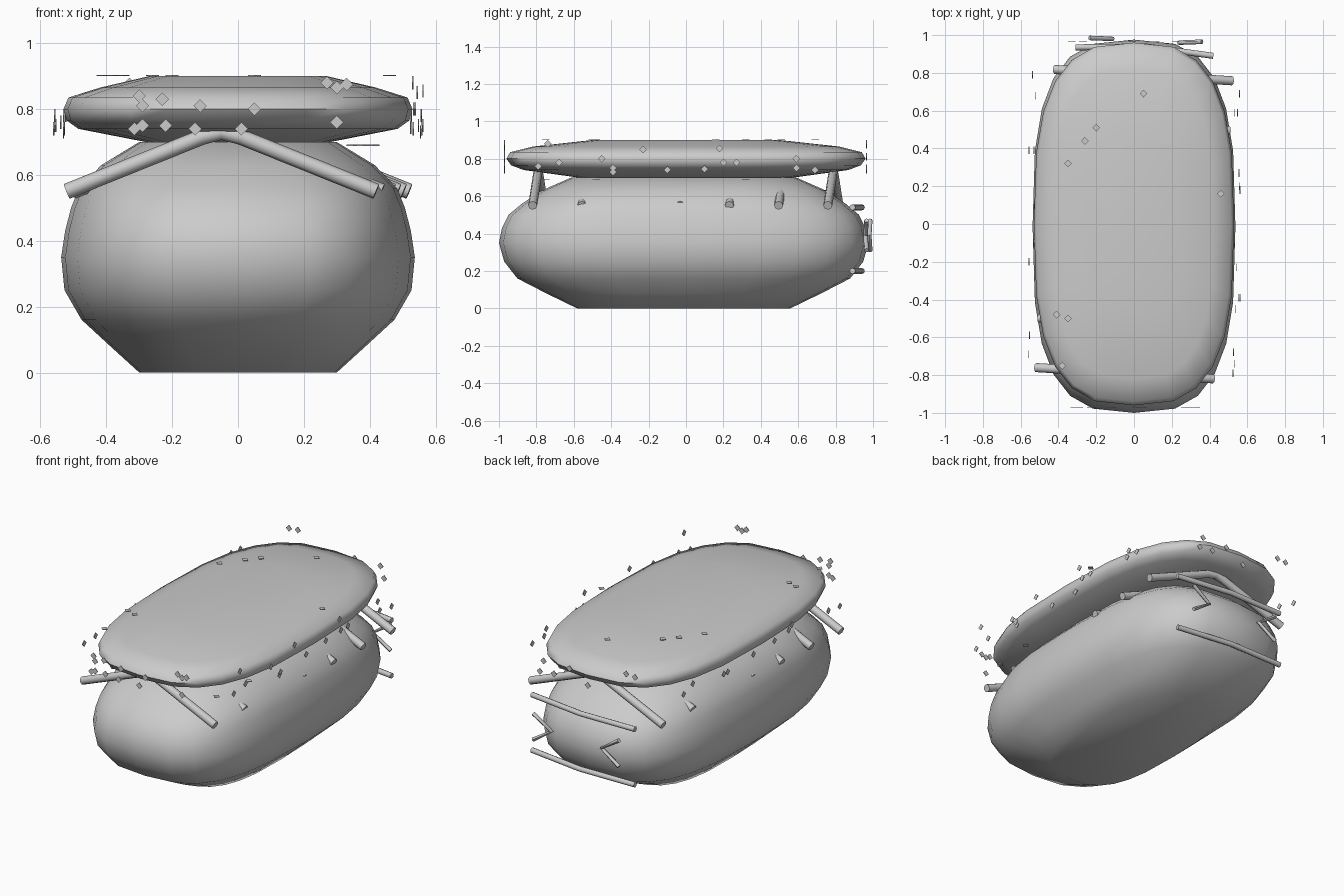
import bpy, math, random
from mathutils import Vector, Matrix

if "Cube" in bpy.data.objects:
    bpy.data.objects.remove(bpy.data.objects["Cube"])

random.seed(4)


def make(name, verts, faces, smooth=60):
    mesh = bpy.data.meshes.new(name)
    mesh.from_pydata(verts, [], faces)
    mesh.update()
    ob = bpy.data.objects.new(name, mesh)
    bpy.context.collection.objects.link(ob)
    if smooth:
        bpy.ops.object.select_all(action='DESELECT')
        ob.select_set(True)
        bpy.context.view_layer.objects.active = ob
        bpy.ops.object.shade_smooth_by_angle(angle=math.radians(smooth))
    return ob


def loft(name, rings, y0=0, n=24, power=2.9):
    """Stack rounded-oblong rings given as (z, half width, half length)."""
    verts, faces = [], []
    for z, hw, hl in rings:
        for i in range(n):
            a = 2 * math.pi * i / n
            c, s = math.cos(a), math.sin(a)
            verts.append((math.copysign(abs(c) ** (2 / power), c) * hw,
                          math.copysign(abs(s) ** (2 / power), s) * hl + y0, z))
    for r in range(len(rings) - 1):
        for i in range(n):
            j = (i + 1) % n
            faces.append((r * n + i, r * n + j, (r + 1) * n + j, (r + 1) * n + i))
    faces.append(tuple(reversed(range(n))))
    faces.append(tuple(range((len(rings) - 1) * n, len(rings) * n)))
    return make(name, verts, faces)


def tube(name, pts, radius, sides=8):
    """Capped tube along a bent path."""
    pts = [Vector(p) for p in pts]
    verts, faces = [], []
    for k, p in enumerate(pts):
        t = (pts[min(k + 1, len(pts) - 1)] - pts[max(k - 1, 0)]).normalized()
        u = t.cross(Vector((0, 1, 0))).normalized()
        v = t.cross(u)
        for i in range(sides):
            a = 2 * math.pi * i / sides
            verts.append(p + radius * (math.cos(a) * u + math.sin(a) * v))
    for r in range(len(pts) - 1):
        for i in range(sides):
            j = (i + 1) % sides
            faces.append((r * sides + i, r * sides + j, (r + 1) * sides + j, (r + 1) * sides + i))
    faces.append(tuple(reversed(range(sides))))
    faces.append(tuple(range(len(verts) - sides, len(verts))))
    return make(name, verts, faces, 50)


# Plump lower body
loft("body", [(0, .30, .57), (.08, .388, .735), (.16, .475, .89), (.25, .527, .96),
              (.35, .537, .988), (.43, .525, .972), (.50, .507, .937), (.56, .483, .865),
              (.63, .415, .76), (.70, .30, .60)], y0=-.012, power=3.0)

# Flat cushion-like lid
loft("lid", [(.70, .28, .58), (.74, .485, .87), (.765, .52, .935), (.80, .53, .96),
             (.835, .515, .94), (.865, .42, .82), (.90, .27, .50)])

# Ribs between body and lid, mostly buried in the body
for i in range(7):
    y, cx = -.79 + i * .263, -.05 + i * .0167
    tube(f"rib_{i + 1}", [(cx - .47, y + .03, .55), (cx - .06, y + .004, .715),
                          (cx, y, .73), (cx + .06, y - .004, .715),
                          (cx + .47, y - .03, .55)], .024)

# Thin bars and angled marks on the back
for name, z in (("upper_back_bar", .54), ("lower_back_bar", .20)):
    tube(name, [(-.31, .935, z), (.06, .94, z), (.42, .89, z)], .016)
for name, cx, y, s in (("left_mark", -.175, .985, 1), ("right_mark", .30, .965, -1)):
    tube(name, [(cx - s * .06, y, .47), (cx + s * .06, y - .005, .39),
                (cx - s * .06, y, .31)], .012)

# Small diamond flakes scattered around the lid
verts, faces = [], []


def flake(centre, normal):
    rot = Vector(normal).to_track_quat('Z', 'Y').to_matrix().to_4x4()
    m = Matrix.Translation(centre) @ rot
    b = len(verts)
    for h in (-.002, .002):
        for x, y in ((.02, 0), (0, .02), (-.02, 0), (0, -.02)):
            verts.append(m @ Vector((x, y, h)))
    faces.extend(tuple(b + k for k in f) for f in (
        (3, 2, 1, 0), (4, 5, 6, 7), (0, 1, 5, 4), (1, 2, 6, 5), (2, 3, 7, 6), (3, 0, 4, 7)))


front = [(-.3, .84), (-.29, .81), (-.23, .83), (-.115, .81), (.05, .8), (.27, .88), (.3, .865),
         (.33, .875), (.3, .76), (.01, .74), (-.13, .74), (-.22, .75), (-.29, .75), (-.315, .74)]
side = [(-.74, .88), (-.79, .76), (-.68, .78), (-.45, .8), (-.39, .75), (-.39, .73), (-.23, .85),
        (-.1, .74), (.1, .745), (.18, .855), (.2, .78), (.27, .78), (.59, .8), (.59, .75), (.69, .74)]
top = [(.05, .69), (-.2, .51), (-.26, .44), (-.35, .32), (.46, .16), (-.41, -.48),
       (-.35, -.5), (-.38, -.75)]
for k, (x, z) in enumerate(front):
    flake((x, -.97, z), (0, -1, 0))
    if k % 2:
        flake((-x, .965, z), (0, 1, 0))
for k, (y, z) in enumerate(side):
    flake((random.uniform(.52, .565), y, z), (1, 0, 0))
    if k % 3:
        flake((-random.uniform(.52, .565), -y, z), (-1, 0, 0))
for k, (x, y) in enumerate(top):
    flake((x, y, .902), (0, 0, 1))
    if k % 2:
        flake((-x, y, .69), (0, 0, -1))
make("flakes", verts, faces, 0)
